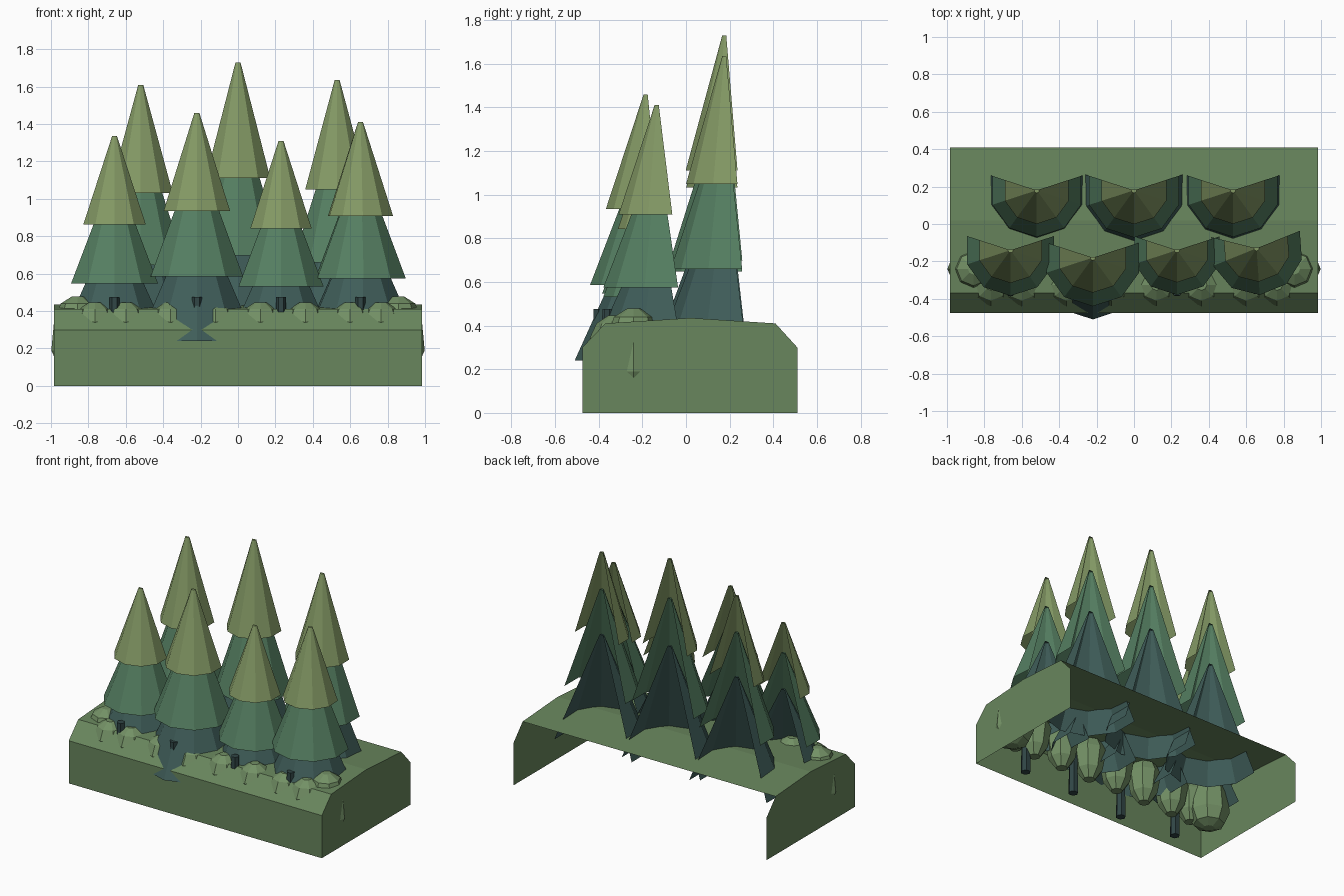
import bpy, math

if "Cube" in bpy.data.objects:
    bpy.data.objects.remove(bpy.data.objects["Cube"])


def material(name, rgb):
    m = bpy.data.materials.new(name)
    m.diffuse_color = (*rgb, 1)
    m.use_nodes = True
    m.node_tree.nodes["Principled BSDF"].inputs["Base Color"].default_value = m.diffuse_color
    return m


GROUND = material("ground_green", (0.14, 0.24, 0.11))
BUSH = material("bush_green", (0.17, 0.28, 0.13))
TOP = material("olive", (0.23, 0.32, 0.13))
MID = material("fir_green", (0.09, 0.21, 0.12))
LOW = material("dark_teal", (0.05, 0.11, 0.10))
TRUNK = material("trunk_dark", (0.03, 0.06, 0.06))


def build(name, verts, faces, mat):
    me = bpy.data.meshes.new(name)
    me.from_pydata(verts, [], faces)
    me.materials.append(mat)
    ob = bpy.data.objects.new(name, me)
    bpy.context.collection.objects.link(ob)
    return ob


def lathe(name, profile, x, y, angles, mat, closed, caps):
    """Stack rings (radius, z) from bottom to top; angles in degrees."""
    n = len(angles)
    verts = [(x + r * math.cos(math.radians(a)), y + r * math.sin(math.radians(a)), z)
             for r, z in profile for a in angles]
    faces = []
    for k in range(len(profile) - 1):
        for i in range(n if closed else n - 1):
            j = (i + 1) % n
            faces.append((k * n + i, k * n + j, (k + 1) * n + j, (k + 1) * n + i))
    if "top" in caps:
        faces.append([(len(profile) - 1) * n + i for i in range(n)])
    if "bottom" in caps:
        faces.append(list(reversed(range(n))))
    return build(name, verts, faces, mat)


# Ground shell: front wall, chamfer, domed top and two side walls; back and bottom open
W = 0.985
section = [(-0.475, 0), (-0.475, 0.30), (-0.37, 0.41), (0.02, 0.435),
           (0.41, 0.41), (0.51, 0.30), (0.51, 0)]
n = len(section)
gv = [(s * W, y, z) for s in (-1, 1) for y, z in section]
gf = [(i, i + n, i + n + 1, i + 1) for i in range(4)]
gf += [list(range(n)), list(reversed(range(n, 2 * n)))]
build("ground", gv, gf, GROUND)


# Trees: three tiers of open-backed ten-sided cones
def tree(name, x, y, tip, h, w, turn=0):
    angles = [-198 + 36 * i + turn for i in range(7)]
    tiers = [("low", 0.52, 1.22, 0.33, LOW), ("mid", 0.235, 0.875, 0.26, MID),
             ("top", 0.0, 0.525, 0.187, TOP)]
    for part, up, down, r, mat in tiers:
        lathe(f"{name}_{part}_tier", [(r * w, tip - down * h), (0.014, tip - up * h)],
              x, y, angles, mat, False, ("top",))


back_trees = [(-0.52, 0.18, 1.61, 1.10, 0.96), (0.0, 0.18, 1.73, 1.18, 0.97),
              (0.53, 0.18, 1.635, 1.115, 0.96)]
front_trees = [(-0.66, -0.14, 1.335, 0.90, 0.94), (-0.22, -0.18, 1.46, 1.0, 1.0),
               (0.23, -0.14, 1.31, 0.89, 0.92), (0.655, -0.13, 1.41, 0.955, 0.96, 4)]
for i, t in enumerate(back_trees):
    tree(f"back_tree_{i}", *t)
for i, t in enumerate(front_trees):
    tree(f"front_tree_{i}", *t)
    # Trunk standing at the front of the skirt
    lathe(f"trunk_{i}", [(0.034, 0), (0.027, 0.475)], t[0], t[1] - 0.22,
          [60 * k for k in range(6)], TRUNK, True, ("top", "bottom"))

# Bushes: large ones at the ends, small ones along the front, mirrored in x
octagon = [45 * k for k in range(8)]
large = [(0.04, 0.08), (0.105, 0.11), (0.14, 0.19), (0.126, 0.34), (0.09, 0.44), (0.03, 0.478)]
small = [(0.04, 0.13), (0.09, 0.20), (0.115, 0.345), (0.085, 0.41), (0.03, 0.447)]
for s, side in ((-1, "left"), (1, "right")):
    lathe(f"end_bush_{side}", large, s * 0.858, -0.24, octagon, BUSH, True, ("top", "bottom"))
    for i, x in enumerate((0.12, 0.36, 0.60, 0.765)):
        lathe(f"front_bush_{side}_{i}", small, s * x, -0.325, octagon, BUSH, True,
              ("top", "bottom"))
